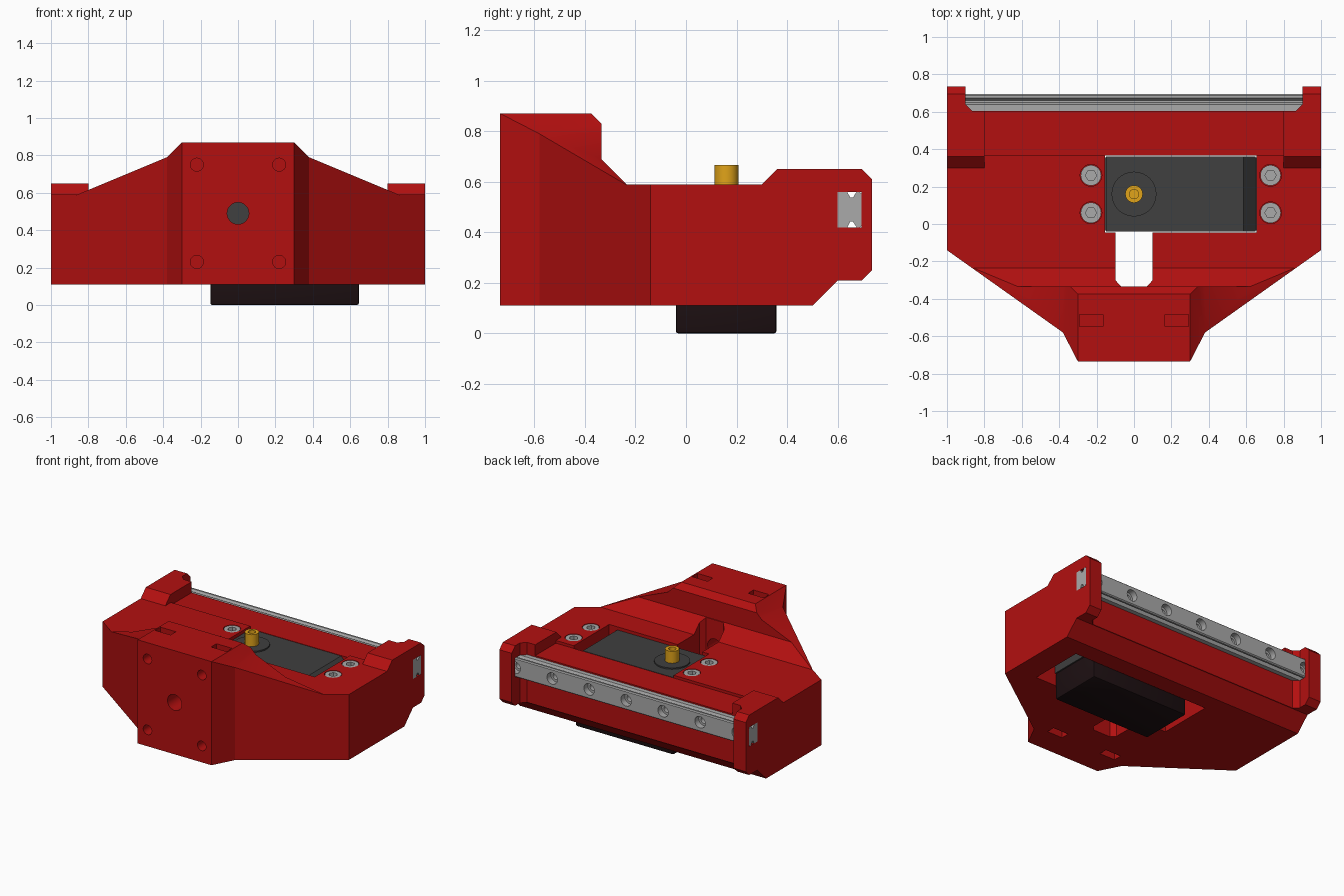
import bpy, bmesh
from math import cos, sin, pi, radians

if "Cube" in bpy.data.objects:
    bpy.data.objects.remove(bpy.data.objects["Cube"])


def material(name, rgb):
    m = bpy.data.materials.new(name)
    m.diffuse_color = (*rgb, 1)
    m.use_nodes = True
    m.node_tree.nodes["Principled BSDF"].inputs["Base Color"].default_value = m.diffuse_color
    return m


RED = material("red_plastic", (0.45, 0.005, 0.005))
CHARCOAL = material("charcoal_plastic", (0.05, 0.05, 0.05))
BLACK = material("black_plastic", (0.012, 0.005, 0.006))
GOLD = material("brass", (0.75, 0.37, 0.01))
STEEL = material("steel", (0.4, 0.4, 0.4))


def prism(name, pts, axis, a, b, mat=None):
    """Extrude a 2D profile from a to b; pts are (y,z), (x,z) or (x,y)."""
    put = {"x": lambda u, v, d: (d, u, v),
           "y": lambda u, v, d: (u, d, v),
           "z": lambda u, v, d: (u, v, d)}[axis]
    bm = bmesh.new()
    lo = [bm.verts.new(put(u, v, a)) for u, v in pts]
    hi = [bm.verts.new(put(u, v, b)) for u, v in pts]
    bm.faces.new(lo)
    bm.faces.new(hi)
    n = len(pts)
    for i in range(n):
        j = (i + 1) % n
        bm.faces.new((lo[i], lo[j], hi[j], hi[i]))
    bmesh.ops.recalc_face_normals(bm, faces=bm.faces)
    me = bpy.data.meshes.new(name)
    bm.to_mesh(me)
    bm.free()
    ob = bpy.data.objects.new(name, me)
    bpy.context.collection.objects.link(ob)
    if mat:
        me.materials.append(mat)
    return ob


def box(name, x, y, z, mat=None):
    return prism(name, [(x[0], y[0]), (x[1], y[0]), (x[1], y[1]), (x[0], y[1])],
                 "z", z[0], z[1], mat)


def rod(name, c, r, axis, a, b, mat=None, n=32):
    pts = [(c[0] + r * cos(2 * pi * i / n), c[1] + r * sin(2 * pi * i / n)) for i in range(n)]
    return prism(name, pts, axis, a, b, mat)


def apply(ob, mod):
    bpy.context.view_layer.objects.active = ob
    bpy.ops.object.modifier_apply(modifier=mod.name)


def combine(ob, op, *others):
    for other in others:
        m = ob.modifiers.new("bool", "BOOLEAN")
        m.operation, m.solver, m.object = op, "EXACT", other
        apply(ob, m)
        bpy.data.objects.remove(other)


def cut(ob, *others):
    combine(ob, "DIFFERENCE", *others)


def mirrored(pts):
    return pts + [(-u, v) for u, v in reversed(pts)]


# Housing: side profile, front profile and plan outline intersected
body = prism("housing", [(-0.8, 0.11), (0.5, 0.11), (0.6, 0.21), (0.695, 0.21), (0.735, 0.25),
                         (0.735, 0.59), (-0.235, 0.59), (-0.335, 0.69), (-0.335, 0.83),
                         (-0.375, 0.87), (-0.8, 0.87)], "x", -1.1, 1.1, RED)
front = prism("front_profile", mirrored([(1.2, 0), (1.2, 0.448), (0.86, 0.59), (0.38, 0.79),
                                         (0.3, 0.87)]), "y", -1, -0.1)
rear = box("rear_profile", (-1.2, 1.2), (-0.235, 1), (0, 0.8))
plan = prism("plan_outline", mirrored([(1, 0.8), (1, -0.14), (0.38, -0.58), (0.3, -0.735)]),
             "z", 0, 1)
combine(front, "UNION", rear)
combine(body, "INTERSECT", front, plan)

# Raised end ears
for a, b in ((0.8, 1), (-1, -0.8)):
    ear = prism("ear", [(0.3, 0.59), (0.3, 0.5), (0.735, 0.5), (0.735, 0.61),
                        (0.695, 0.65), (0.36, 0.65)], "x", a, b)
    combine(body, "UNION", ear)

# Rear rail recess, clearance step and rail passage through the ears
cut(body,
    prism("recess", mirrored([(0.9, 0.9), (0.9, 0.64), (0.865, 0.605)]), "z", 0, 1),
    box("step", (-0.8, 0.8), (0.365, 0.7), (0.57, 0.8)),
    box("rail_passage", (-1.2, 1.2), (0.6, 0.695), (0.42, 0.56)))

# Motor pocket, wider flange pocket underneath, and cable slot
cut(body,
    box("motor_pocket", (-0.155, 0.655), (-0.045, 0.365), (0, 1)),
    box("flange_pocket", (-0.31, 0.81), (-0.045, 0.365), (0, 0.46)),
    prism("cable_slot", mirrored([(0.1, 0), (0.1, -0.3), (0.07, -0.333)]), "z", 0, 1))

# Front holes, nut slots and screw seats
cut(body, rod("centre_bore", (0, 0.49), 0.058, "y", -0.9, -0.25))
SCREWS = [(x, y) for x in (-0.23, 0.73) for y in (0.06, 0.26)]
for x in (-0.22, 0.22):
    for z in (0.23, 0.75):
        cut(body, rod("bolt_hole", (x, z), 0.035, "y", -0.9, -0.42, n=24))
    s = 0.2275 if x > 0 else -0.2275
    for z in ((0.7, 1), (0, 0.28)):
        cut(body, box("nut_slot", (s - 0.063, s + 0.063), (-0.547, -0.485), z))
for c in SCREWS:
    cut(body, rod("screw_seat", c, 0.058, "z", 0.53, 0.8))

# Linear rail with side grooves and counterbored holes
rail = prism("linear_rail", [(0.6, 0.42), (0.638, 0.42), (0.65, 0.443), (0.66, 0.443),
                             (0.675, 0.42), (0.688, 0.42), (0.695, 0.427), (0.695, 0.553),
                             (0.688, 0.56), (0.675, 0.56), (0.66, 0.537), (0.65, 0.537),
                             (0.638, 0.56), (0.6, 0.56)], "x", -1, 1, STEEL)
for i in range(-3, 4):
    cut(rail, rod("counterbore", (0.3 * i, 0.49), 0.042, "y", 0.65, 0.8, n=24),
        rod("through_hole", (0.3 * i, 0.49), 0.025, "y", 0.5, 0.8, n=24))

# Motor: dark lower case, grey upper case with sloped end, mounting flange
lower = box("motor_lower_case", (-0.148, 0.646), (-0.04, 0.358), (0, 0.2), BLACK)
bev = lower.modifiers.new("bevel", "BEVEL")
bev.width, bev.segments = 0.01, 2
apply(lower, bev)
upper = prism("motor_upper_case", [(-0.15, 0.2), (0.65, 0.2), (0.65, 0.5), (0.585, 0.57),
                                   (-0.15, 0.57)], "y", -0.04, 0.36, CHARCOAL)
flange = box("motor_flange", (-0.3, 0.8), (-0.035, 0.355), (0.4, 0.455), CHARCOAL)
collar = rod("shaft_collar", (0, 0.16), 0.12, "z", 0.56, 0.58, CHARCOAL)

# Hollow output shaft
shaft = rod("output_shaft", (0, 0.16), 0.047, "z", 0.56, 0.667, GOLD)
cut(shaft, rod("shaft_bore", (0, 0.16), 0.025, "z", 0.6, 0.8))

# Socket head screws
smooth = [body, rail, lower, collar, shaft]
for c in SCREWS:
    screw = rod("socket_screw", c, 0.055, "z", 0.52, 0.588, STEEL)
    cut(screw, rod("hex_socket", c, 0.03, "z", 0.55, 0.7, n=6))
    smooth.append(screw)

# Smooth the round parts, keep edges sharp
for ob in smooth:
    bpy.ops.object.select_all(action="DESELECT")
    ob.select_set(True)
    bpy.context.view_layer.objects.active = ob
    bpy.ops.object.shade_smooth_by_angle(angle=radians(25))
